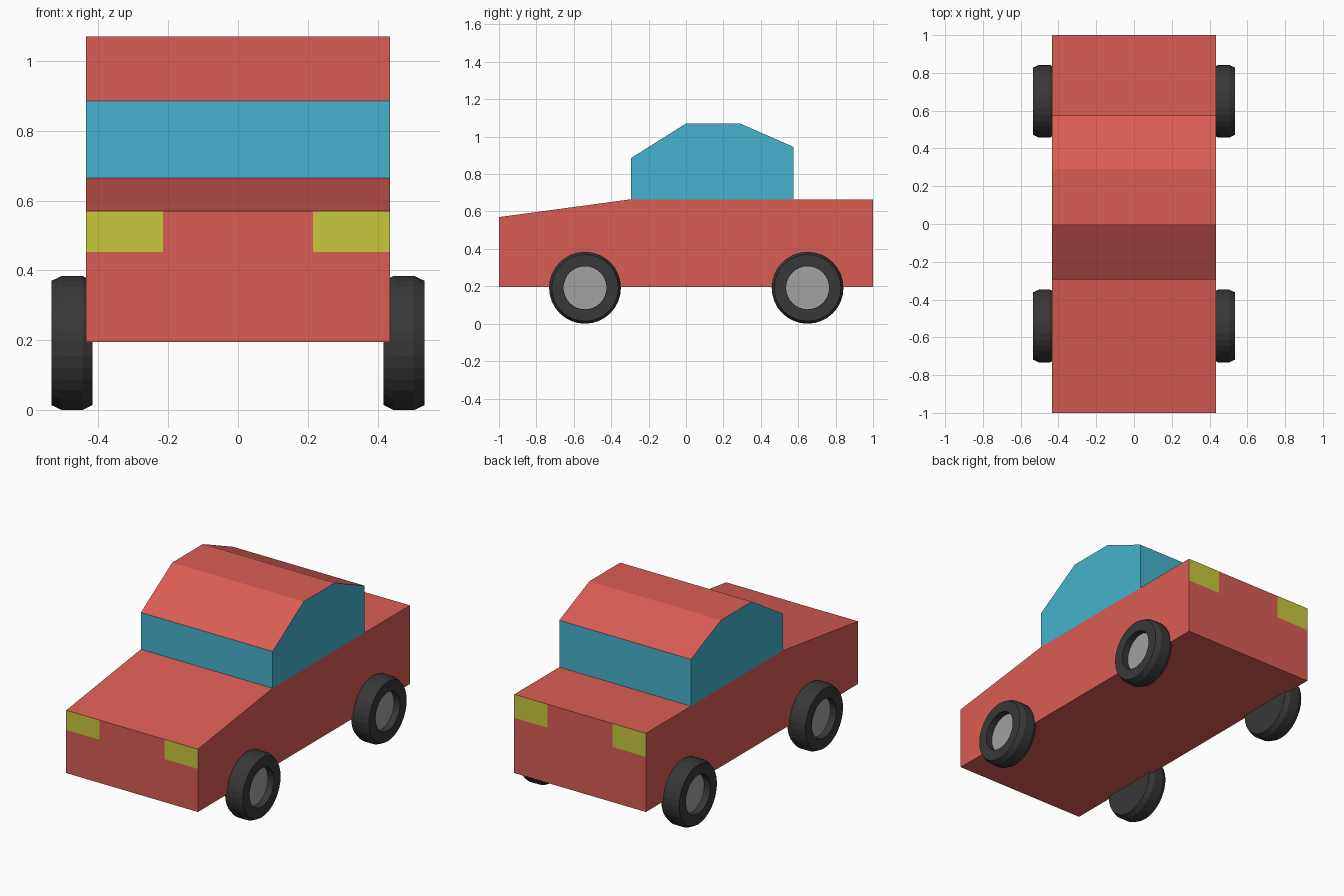
import bpy, bmesh
from math import cos, sin, pi

if "Cube" in bpy.data.objects:
    bpy.data.objects.remove(bpy.data.objects["Cube"])

W = 0.435  # half width of body


def material(name, rgb):
    m = bpy.data.materials.new(name)
    m.diffuse_color = (*rgb, 1)
    m.use_nodes = True
    m.node_tree.nodes["Principled BSDF"].inputs["Base Color"].default_value = m.diffuse_color
    return m


RED = material("red_paint", (0.70, 0.11, 0.09))
BLUE = material("blue_glass", (0.06, 0.45, 0.61))
YELLOW = material("yellow_light", (0.58, 0.58, 0.05))
BLACK = material("rubber", (0.04, 0.04, 0.04))
GREY = material("hub_grey", (0.36, 0.36, 0.36))


def finish(name, bm, mats, mirror=False):
    me = bpy.data.meshes.new(name)
    bm.to_mesh(me)
    bm.free()
    ob = bpy.data.objects.new(name, me)
    bpy.context.collection.objects.link(ob)
    for m in mats:
        me.materials.append(m)
    if mirror:
        ob.modifiers.new("Mirror", "MIRROR").use_mirror_merge = False
    return ob


def extrude_profile(points):
    """Side profile (y, z) extruded across the full width."""
    bm = bmesh.new()
    face = bm.faces.new([bm.verts.new((-W, y, z)) for y, z in points])
    ext = bmesh.ops.extrude_face_region(bm, geom=[face], use_keep_orig=True)
    verts = [v for v in ext["geom"] if isinstance(v, bmesh.types.BMVert)]
    bmesh.ops.translate(bm, verts=verts, vec=(2 * W, 0, 0))
    bmesh.ops.recalc_face_normals(bm, faces=bm.faces)
    return bm


# Body with sloping bonnet
finish("body", extrude_profile([(-1, 0.195), (1, 0.195), (1, 0.665),
                                (-0.295, 0.665), (-1, 0.57)]), [RED])

# Cabin: upright faces are glass, upward faces are red roof
bm = extrude_profile([(-0.295, 0.665), (0.575, 0.665), (0.575, 0.945),
                      (0.29, 1.07), (0, 1.07), (-0.295, 0.885)])
bm.normal_update()
for f in bm.faces:
    f.material_index = 1 if f.normal.z > 0.1 else 0
bmesh.ops.delete(bm, geom=[f for f in bm.faces if f.normal.z < -0.9],
                 context="FACES_ONLY")
finish("cabin", bm, [BLUE, RED])


# Flat lights at the corners of both ends
def lights(name, y, z0, z1):
    bm = bmesh.new()
    corners = [(0.215, z0), (W, z0), (W, z1), (0.215, z1)]
    if y > 0:
        corners.reverse()
    bm.faces.new([bm.verts.new((x, y, z)) for x, z in corners])
    finish(name, bm, [YELLOW], mirror=True)


lights("headlights", -1.001, 0.453, 0.57)
lights("tail_lights", 1.001, 0.525, 0.665)


# Wheels: lathed tyre with recessed grey hub
def wheel_pair(name, y, zc=0.192, seg=32):
    profile = [(0.417, 0.178), (0.445, 0.192), (0.505, 0.192),
               (0.535, 0.178), (0.535, 0.115), (0.495, 0.115)]
    bm = bmesh.new()
    rings = [[bm.verts.new((x, y + r * sin(2 * pi * i / seg),
                            zc + r * cos(2 * pi * i / seg)))
              for i in range(seg)] for x, r in profile]
    for a, b in zip(rings, rings[1:]):
        for i in range(seg):
            j = (i + 1) % seg
            bm.faces.new((a[i], a[j], b[j], b[i]))
    bm.faces.new(rings[0])
    bm.faces.new(rings[-1]).material_index = 1
    bmesh.ops.recalc_face_normals(bm, faces=bm.faces)
    finish(name, bm, [BLACK, GREY], mirror=True)


wheel_pair("front_wheels", -0.54)
wheel_pair("rear_wheels", 0.65)
